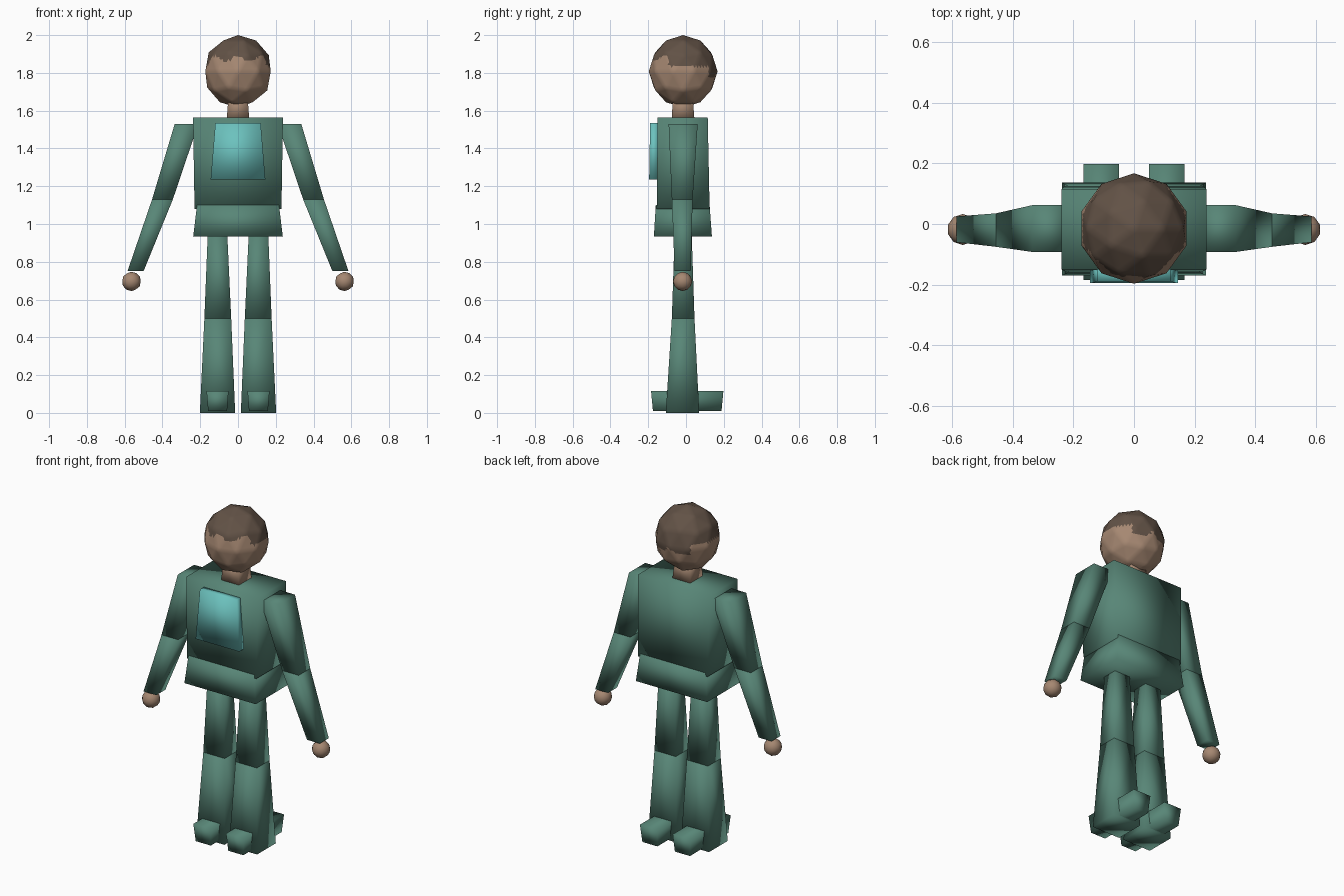
import bpy, bmesh, math
from mathutils import Vector

if "Cube" in bpy.data.objects:
    bpy.data.objects.remove(bpy.data.objects["Cube"])


def material(name, rgb):
    m = bpy.data.materials.new(name)
    lin = [(c / 255 / 12.92) if c < 11 else ((c / 255 + 0.055) / 1.055) ** 2.4 for c in rgb]
    m.diffuse_color = (*lin, 1)
    m.use_nodes = True
    m.node_tree.nodes["Principled BSDF"].inputs["Base Color"].default_value = m.diffuse_color
    return m


GREEN = material("suit green", (88, 134, 119))
TEAL = material("plate teal", (108, 194, 190))
SKIN = material("skin", (166, 136, 114))
HAIR = material("hair brown", (98, 82, 70))


def finish(name, bm, *mats):
    bmesh.ops.recalc_face_normals(bm, faces=bm.faces)
    for f in bm.faces:
        f.smooth = True
    me = bpy.data.meshes.new(name)
    bm.to_mesh(me)
    bm.free()
    for m in mats:
        me.materials.append(m)
    ob = bpy.data.objects.new(name, me)
    bpy.context.collection.objects.link(ob)
    return ob


def block(name, mat, low, high, side=1):
    """Tapered box between two rectangles, each (x0, x1, y0, y1, z)."""
    bm = bmesh.new()
    rings = []
    for x0, x1, y0, y1, z in (low, high):
        rings.append([bm.verts.new((side * x, y, z))
                      for x, y in ((x0, y0), (x1, y0), (x1, y1), (x0, y1))])
    a, b = rings
    bm.faces.new(a)
    bm.faces.new(b)
    for i in range(4):
        j = (i + 1) % 4
        bm.faces.new((a[i], a[j], b[j], b[i]))
    return finish(name, bm, mat)


# Body
block("torso", GREEN, (-.23, .23, -.155, .125, 1.08), (-.238, .238, -.15, .115, 1.565))
block("hips", GREEN, (-.237, .237, -.17, .137, .935), (-.217, .217, -.16, .125, 1.10))
block("neck", SKIN, (-.06, .06, -.075, .045, 1.55), (-.05, .05, -.07, .035, 1.68))
block("chest_plate", TEAL, (-.145, .145, -.195, -.145, 1.235), (-.12, .12, -.19, -.145, 1.535))

# Limbs, mirrored left and right
for side, tag in ((-1, "left"), (1, "right")):
    elbow = (.345, .455, -.075, .035, 1.13)
    block(tag + "_upper_arm", GREEN, elbow, (.21, .335, -.092, .062, 1.53), side)
    block(tag + "_forearm", GREEN, (.50, .585, -.06, .025, .75), elbow, side)
    knee = (.036, .178, -.075, .045, .50)
    block(tag + "_thigh", GREEN, knee, (.057, .16, -.06, .03, .95), side)
    block(tag + "_shin", GREEN, (.015, .202, -.107, .07, 0), knee, side)
    block(tag + "_foot", GREEN, (.058, .158, -.175, .188, .01),
          (.05, .167, -.185, .198, .115), side)
    bm = bmesh.new()
    bmesh.ops.create_icosphere(bm, subdivisions=2, radius=.051)
    bmesh.ops.translate(bm, verts=bm.verts, vec=(side * .564, -.018, .696))
    finish(tag + "_hand", bm, SKIN)

# Faceted head, finely cut so the hairline can follow a curve
bm = bmesh.new()
bmesh.ops.create_icosphere(bm, subdivisions=2, radius=1)
bmesh.ops.subdivide_edges(bm, edges=bm.edges, cuts=5, use_grid_fill=True)
for v in bm.verts:
    v.co = Vector((v.co.x * .182, v.co.y * .182 - .015, v.co.z * .192 + 1.808))


def hairline(x, y):
    if y > .12:
        return 1.775 + .03 * math.exp(-(x / .03) ** 2)
    if y > -.09:
        return 1.835
    return 1.875 + .012 * math.cos(x * 50)


for f in bm.faces:
    c = f.calc_center_median()
    f.material_index = int(c.z > hairline(c.x, c.y))
finish("head", bm, SKIN, HAIR)
